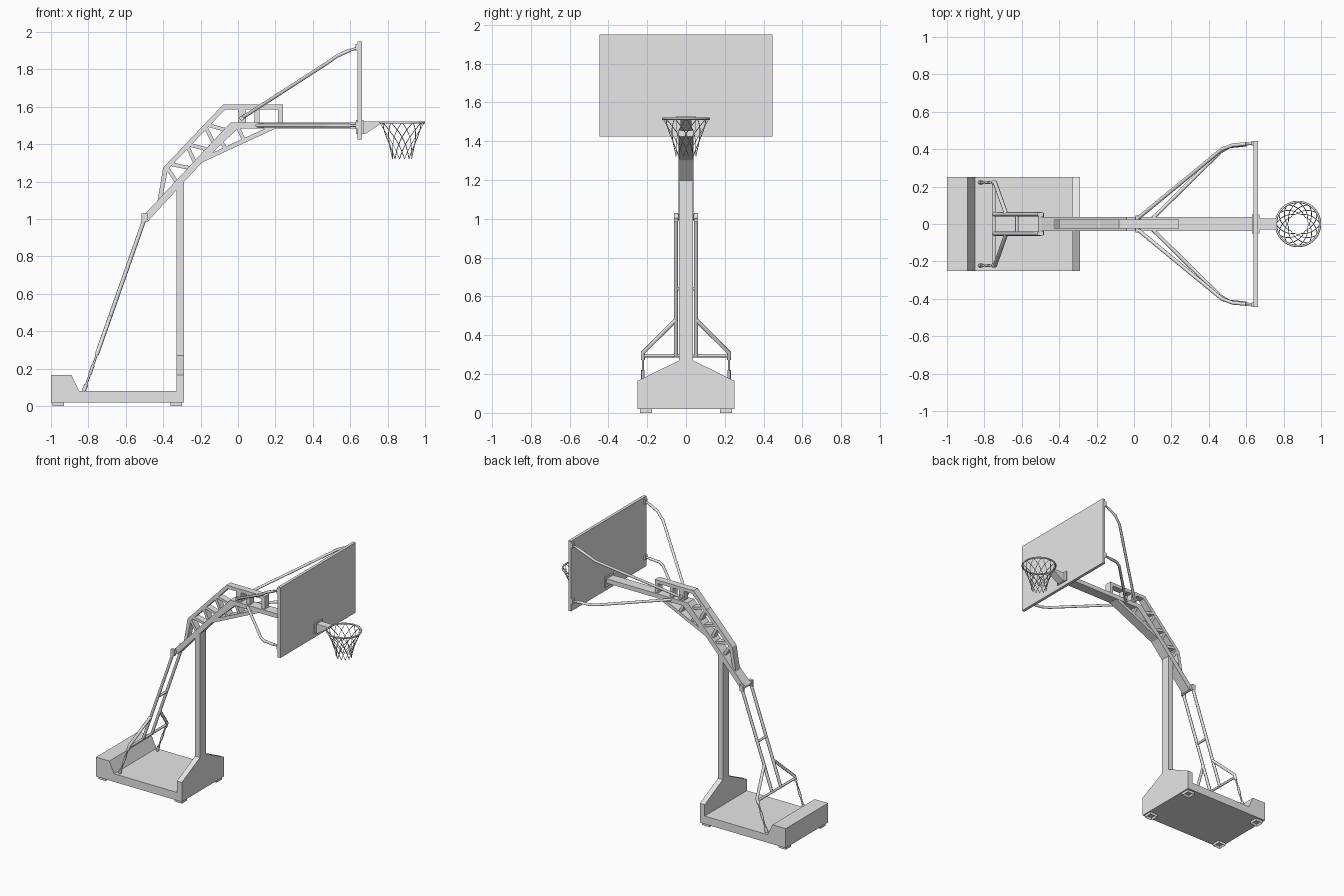
import bpy, bmesh
from math import sin, cos, pi, radians
from mathutils import Vector

cube = bpy.data.objects.get("Cube")
if cube:
    bpy.data.objects.remove(cube, do_unlink=True)

GREY = (0.8, 0.8, 0.8, 1)
grey = bpy.data.materials.new("plain_grey")
grey.use_nodes = True
grey.diffuse_color = GREY
grey.node_tree.nodes["Principled BSDF"].inputs["Base Color"].default_value = GREY


def add(name, data):
    obj = bpy.data.objects.new(name, data)
    bpy.context.collection.objects.link(obj)
    data.materials.append(grey)
    return obj


def extrude(name, points, move):
    """Solid made by sweeping a flat outline along a vector."""
    bm = bmesh.new()
    face = bm.faces.new([bm.verts.new(p) for p in points])
    new = bmesh.ops.extrude_face_region(bm, geom=[face])["geom"]
    verts = [v for v in new if isinstance(v, bmesh.types.BMVert)]
    bmesh.ops.translate(bm, verts=verts, vec=move)
    bmesh.ops.recalc_face_normals(bm, faces=bm.faces)
    mesh = bpy.data.meshes.new(name)
    bm.to_mesh(mesh)
    bm.free()
    return add(name, mesh)


def side(name, outline, half):
    """Solid from an x-z outline, symmetric in y."""
    return extrude(name, [(x, -half, z) for x, z in outline], (0, 2 * half, 0))


def box(name, x0, x1, y0, y1, z0, z1):
    return extrude(name, [(x0, y0, z0), (x1, y0, z0), (x1, y1, z0), (x0, y1, z0)],
                   (0, 0, z1 - z0))


def strut(name, a, b, thick, half):
    """Flat bar between two x-z points."""
    a, b = Vector(a), Vector(b)
    d = (b - a).normalized() * thick / 2
    n = Vector((-d.y, d.x))
    return side(name, [a + n, b + n, b - n, a - n], half)


def tubes(name, paths, radius, closed=False, sides=2):
    """Round tubes along one or more paths."""
    cu = bpy.data.curves.new(name, "CURVE")
    cu.dimensions = "3D"
    cu.bevel_depth = radius
    cu.bevel_resolution = sides
    cu.use_fill_caps = True
    for path in paths:
        s = cu.splines.new("POLY")
        s.points.add(len(path) - 1)
        for p, co in zip(s.points, path):
            p.co = (*co, 1)
        s.use_cyclic_u = closed
    obj = add(name, cu)
    bpy.ops.object.select_all(action="DESELECT")
    obj.select_set(True)
    bpy.context.view_layer.objects.active = obj
    bpy.ops.object.convert(target="MESH")
    bpy.ops.object.shade_smooth_by_angle(angle=radians(50))
    return obj


def both(path):
    """A path and its mirror image across y."""
    return [path, [(x, -y, z) for x, y, z in path]]


# Base tray with counterweight block, gabled front wall and feet
side("base_tray", [(-1, .02), (-.33, .02), (-.33, .08), (-.85, .08),
                   (-.89, .165), (-1, .165)], .25)
gable = [(-.25, .02), (.25, .02), (.25, .165), (.036, .27), (-.036, .27), (-.25, .165)]
extrude("base_wall", [(-.33, y, z) for y, z in gable], (.04, 0, 0))
for x in (-.96, -.33):
    for y in (-.205, .205):
        foot = box("foot", x - .031, x + .031, y - .031, y + .031, 0, .021)
        bm = bmesh.new()
        bm.from_mesh(foot.data)
        bm.faces.ensure_lookup_table()
        low = min(bm.faces, key=lambda f: f.calc_center_median().z)
        bmesh.ops.inset_region(bm, faces=[low], thickness=.012)
        bmesh.ops.translate(bm, verts=low.verts, vec=(0, 0, .015))
        bm.to_mesh(foot.data)
        bm.free()

# Post and bent main arm
side("post", [(-.33, .26), (-.29, .26), (-.29, 1.21), (-.33, 1.17)], .036)
side("main_arm", [(-.5, 1.025), (-.48, .99), (-.195, 1.3), (0, 1.484),
                  (.64, 1.484), (.64, 1.516), (-.04, 1.516)], .038)

# Brace under the arm
strut("lower_brace", (-.2, 1.312), (.19, 1.492), .024, .036)
strut("brace_web", (-.095, 1.42), (-.06, 1.37), .02, .03)
strut("brace_web", (.0, 1.49), (.03, 1.425), .02, .03)

# Truss above the arm
side("upper_truss", [(-.432, 1.085), (-.4, 1.275), (-.08, 1.612), (.24, 1.612),
                     (.24, 1.51), (.214, 1.51), (.214, 1.587), (-.068, 1.587),
                     (-.375, 1.265), (-.405, 1.11)], .025)
webs = [((-.385, 1.285), (-.33, 1.2)), ((-.37, 1.296), (-.26, 1.273)),
        ((-.275, 1.4), (-.23, 1.3)), ((-.27, 1.4), (-.155, 1.37)),
        ((-.18, 1.505), (-.13, 1.405)), ((-.17, 1.505), (-.06, 1.475))]
for a, b in webs:
    strut("truss_web", a, b, .02, .024)
box("rod_mount", 0, .042, -.025, .025, 1.51, 1.59)
box("truss_upright", .088, .115, -.025, .025, 1.51, 1.59)


# Rear ladder stay, lying in one sloping plane
def stay(y, z):
    return (-.5 - (1.0 - z) * .352, y, z)


tubes("stay_rails", both([stay(.052, 1.01), stay(.052, .29)]), .011)
tubes("stay_braces", both([stay(.052, .48), stay(.222, .31), stay(.222, .275)]), .011)
tubes("stay_crossbars", [[stay(-.222, .295), stay(.222, .295)],
                         [stay(-.052, .64), stay(.052, .64)]], .009)
tubes("stay_screws", both([stay(.222, .28), stay(.222, .08)]), .006)
tubes("stay_sleeves", both([stay(.222, .22), stay(.222, .17)]), .009)
tubes("stay_ends", both([stay(.222, .115), stay(.222, .08)]), .011)
tubes("stay_pivot", [[(-.497, -.06, 1.01), (-.497, .06, 1.01)]], .016)
for y in (-.052, .052):
    box("stay_lug", -.515, -.485, y - .01, y + .01, .985, 1.03)

# Backboard, its mounting plates and the rods that steady it
box("backboard", .64, .662, -.445, .445, 1.425, 1.95)
box("rear_plate", .63, .642, -.05, .05, 1.455, 1.53)
box("front_plate", .66, .67, -.05, .05, 1.455, 1.53)
tubes("upper_rods", both([(.02, .03, 1.54), (.47, .4, 1.83), (.53, .422, 1.872),
                          (.6, .428, 1.903)]), .010)
tubes("lower_rods", both([(.1, .03, 1.5), (.46, .385, 1.5), (.51, .415, 1.5),
                          (.6, .425, 1.5)]), .010)
for name, z0, z1 in (("upper_rod_ends", 1.903, 1.917), ("lower_rod_ends", 1.5, 1.5)):
    tubes(name, both([(.6, .427, z0), (.645, .431, z1)]), .007)
    for y in (-.431, .431):
        box("rod_lug", .628, .642, y - .012, y + .012, z1 - .018, z1 + .018)
tubes("rod_pin", [[(.02, -.045, 1.54), (.02, .045, 1.54)]], .013)

# Hoop bracket, hoop and net
CX, TOP, R = .877, 1.516, .118
side("hoop_bracket", [(.665, 1.455), (.68, 1.455), (.765, 1.51), (.765, 1.522),
                      (.665, 1.522)], .029)


def ring(radius, z, n):
    return [(CX + radius * cos(2 * pi * i / n), radius * sin(2 * pi * i / n), z)
            for i in range(n)]


tubes("hoop", [ring(R, TOP, 40)], .006, closed=True)

ROWS, COUNT = 12, 12


def strand(start, turn):
    path = []
    for i in range(ROWS + 1):
        t = i / ROWS
        radius = .053 + (R - .053) * (1 - t) ** 1.5
        a = start + turn * t
        path.append((CX + radius * cos(a), radius * sin(a), TOP - .195 * t))
    return path


tubes("net", [strand(2 * pi * k / COUNT, turn) for k in range(COUNT)
              for turn in (radians(75), -radians(75))], .0022, sides=0)
